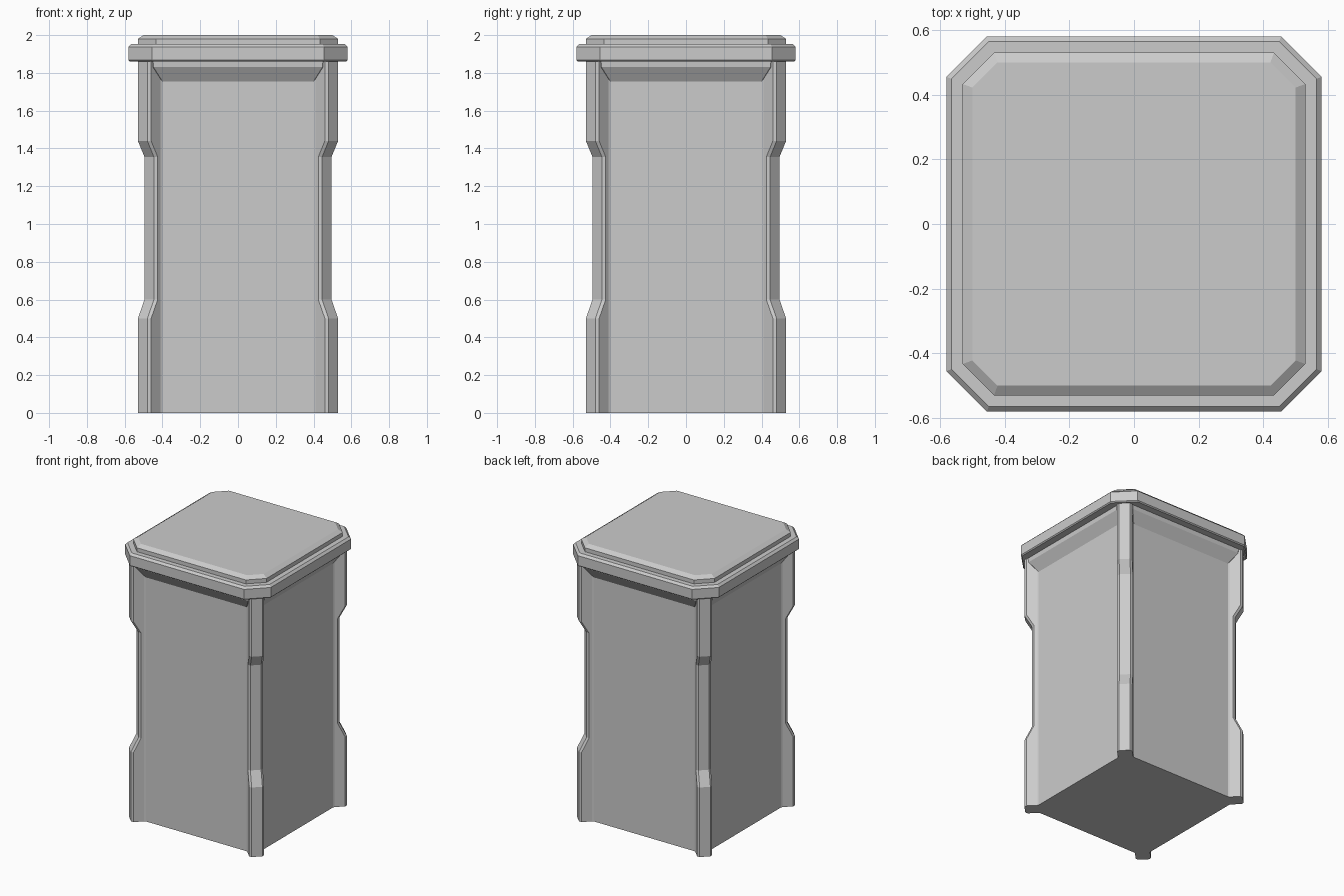
import bpy
import bmesh
from mathutils import Matrix, Vector

cube = bpy.data.objects.get("Cube")
if cube:
    bpy.data.objects.remove(cube, do_unlink=True)

GREY = (0.6, 0.6, 0.6, 1)
stone = bpy.data.materials.new("plain_grey")
stone.use_nodes = True
stone.diffuse_color = GREY
stone.node_tree.nodes["Principled BSDF"].inputs["Base Color"].default_value = GREY


def four_fold(quarter):
    """Repeat one corner's outline around all four corners."""
    ring = []
    for i in range(4):
        turn = Matrix.Rotation(i * 1.5707963, 2)
        ring += [turn @ Vector(p) for p in quarter]
    return ring


def loft(name, levels):
    """Solid through a stack of (height, corner outline) levels."""
    bm = bmesh.new()
    rings = [[bm.verts.new((p.x, p.y, z)) for p in four_fold(quarter)]
             for z, quarter in levels]
    bm.faces.new(list(reversed(rings[0])))
    bm.faces.new(rings[-1])
    n = len(rings[0])
    for low, high in zip(rings, rings[1:]):
        for i in range(n):
            j = (i + 1) % n
            bm.faces.new((low[i], low[j], high[j], high[i]))
    bmesh.ops.recalc_face_normals(bm, faces=bm.faces[:])
    mesh = bpy.data.meshes.new(name)
    bm.to_mesh(mesh)
    bm.free()
    mesh.materials.append(stone)
    obj = bpy.data.objects.new(name, mesh)
    bpy.context.collection.objects.link(obj)
    return obj


def clipped(half, flat):
    """Corner of a square with clipped corners."""
    return [(half, flat), (flat, half)]


def ribbed(out):
    """Corner of the shaft: a raised rib between two recessed panels."""
    side = [(0.475, 0.4), (0.48, 0.41), (out, out - 0.07), (out, out - 0.05)]
    return side + [(y, x) for x, y in reversed(side)]


# Shaft with corner ribs that are shallower in the middle
loft("shaft", [(z, ribbed(out)) for z, out in (
    (0, 0.53), (0.5, 0.53), (0.6, 0.495),
    (1.355, 0.495), (1.44, 0.53), (1.87, 0.53))])

# Flared moulding under the cap
loft("moulding", [(z, clipped(half, half - 0.075)) for z, half in (
    (1.755, 0.475), (1.83, 0.522), (1.87, 0.525))])

# Overhanging cap slab with bevelled rims
loft("cap_slab", [(z, clipped(half, flat)) for z, half, flat in (
    (1.86, 0.573, 0.452), (1.867, 0.58, 0.455),
    (1.937, 0.58, 0.455), (1.952, 0.565, 0.449))])

# Raised top plate
loft("top_plate", [(z, clipped(half, flat)) for z, half, flat in (
    (1.945, 0.53, 0.433), (1.98, 0.53, 0.433), (2, 0.5, 0.422))])
